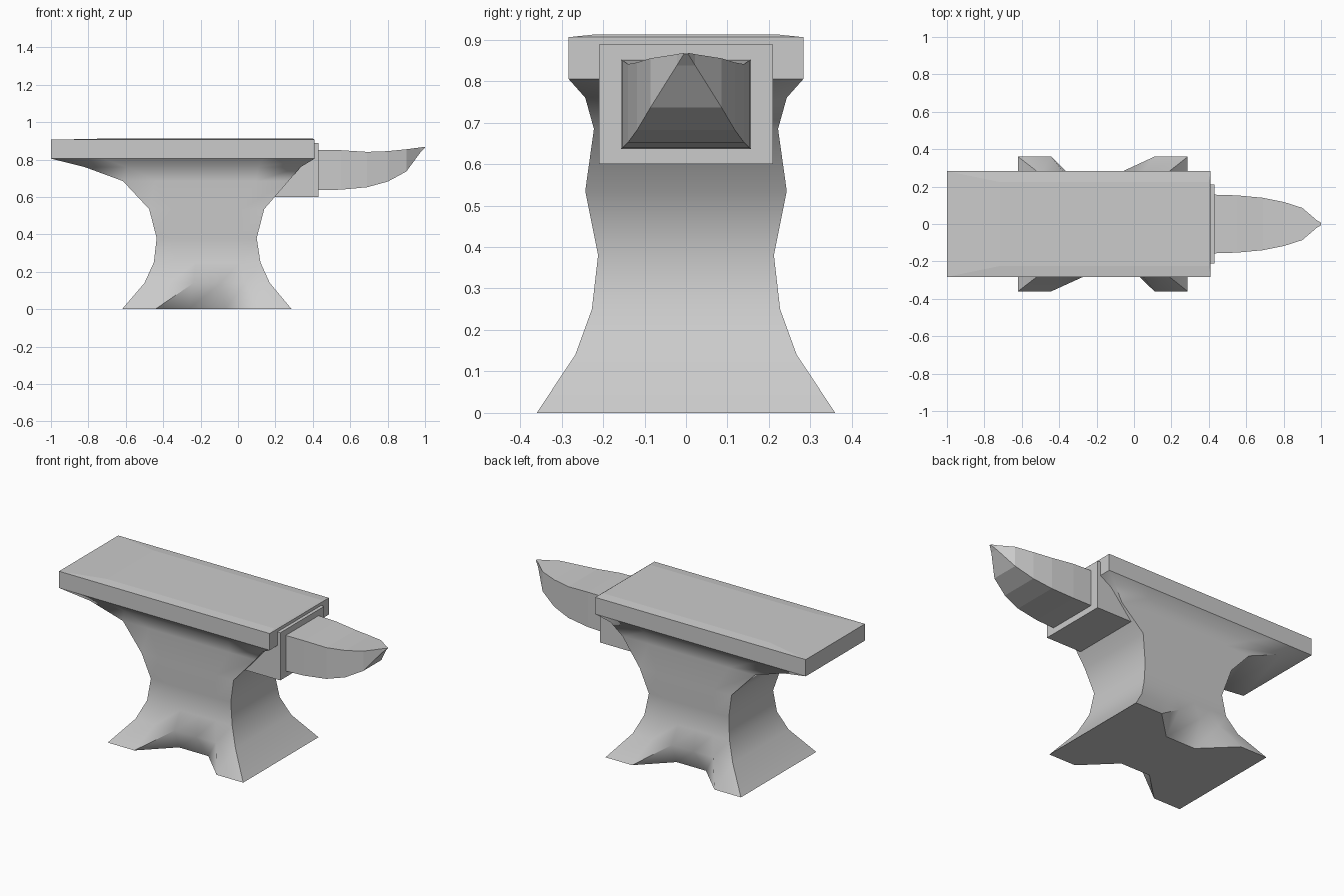
import bpy, math

if "Cube" in bpy.data.objects:
    bpy.data.objects.remove(bpy.data.objects["Cube"])


def make(name, verts, faces, smooth=None):
    me = bpy.data.meshes.new(name)
    me.from_pydata(verts, [], faces)
    me.update()
    ob = bpy.data.objects.new(name, me)
    bpy.context.collection.objects.link(ob)
    if smooth:
        bpy.ops.object.select_all(action='DESELECT')
        ob.select_set(True)
        bpy.context.view_layer.objects.active = ob
        bpy.ops.object.shade_smooth_by_angle(angle=math.radians(smooth))
    return ob


def loft(name, rings, smooth=None, tris=False):
    """Skin equal-sized counter-clockwise rings and cap both ends."""
    n = len(rings[0])
    verts = [v for r in rings for v in r]
    faces = [list(range(n))[::-1], list(range(len(verts) - n, len(verts)))]
    for k in range(len(rings) - 1):
        for i in range(n):
            a, b = k * n + i, k * n + (i + 1) % n
            faces += [(a, b, b + n), (a, b + n, a + n)] if tris else [(a, b, b + n, a + n)]
    return make(name, verts, faces, smooth)


def rect(x0, x1, y, z):
    return [(x0, -y, z), (x1, -y, z), (x1, y, z), (x0, y, z)]


# Body: foot, waist and flare under the face (z, left x, right x, half width)
levels = [(0, -.62, .287, .36), (.14, -.50, .17, .267), (.25, -.45, .12, .227),
          (.38, -.435, .10, .212), (.535, -.475, .14, .243), (.685, -.615, .27, .222),
          (.76, -.82, .335, .243), (.805, -1, .41, .283)]
cols = [-1, -.608, -.217, .217, .608, 1]
rings = []
for z, x0, x1, y in levels:
    c, h = (x0 + x1) / 2, (x1 - x0) / 2
    # the foot is notched in the middle of both long sides
    front = [(c + f * h, -(.187 if z == 0 and abs(f) < .5 else y), z) for f in cols]
    rings.append(front + [(x, -yy, zz) for x, yy, zz in reversed(front)])
loft("body", rings, smooth=60, tris=True)

# Top plate with a slightly crowned face
loft("top_plate", [rect(-1, .41, .283, .805), rect(-1, .41, .283, .906),
                   rect(-.72, .40, .225, .912)])

# Block that carries the horn
loft("horn_block", [rect(.10, .43, .21, .60), rect(.10, .43, .21, .888)])

# Horn: rectangular sections (x, half width, bottom z, top z)
sections = [(.42, .157, .636, .852), (.55, .153, .639, .850), (.69, .140, .652, .841),
            (.80, .118, .682, .845), (.90, .086, .736, .855), (.975, .022, .838, .865),
            (1.0, .006, .864, .868)]
loft("horn", [[(x, -y, b), (x, y, b), (x, y, t), (x, -y, t)] for x, y, b, t in sections])
